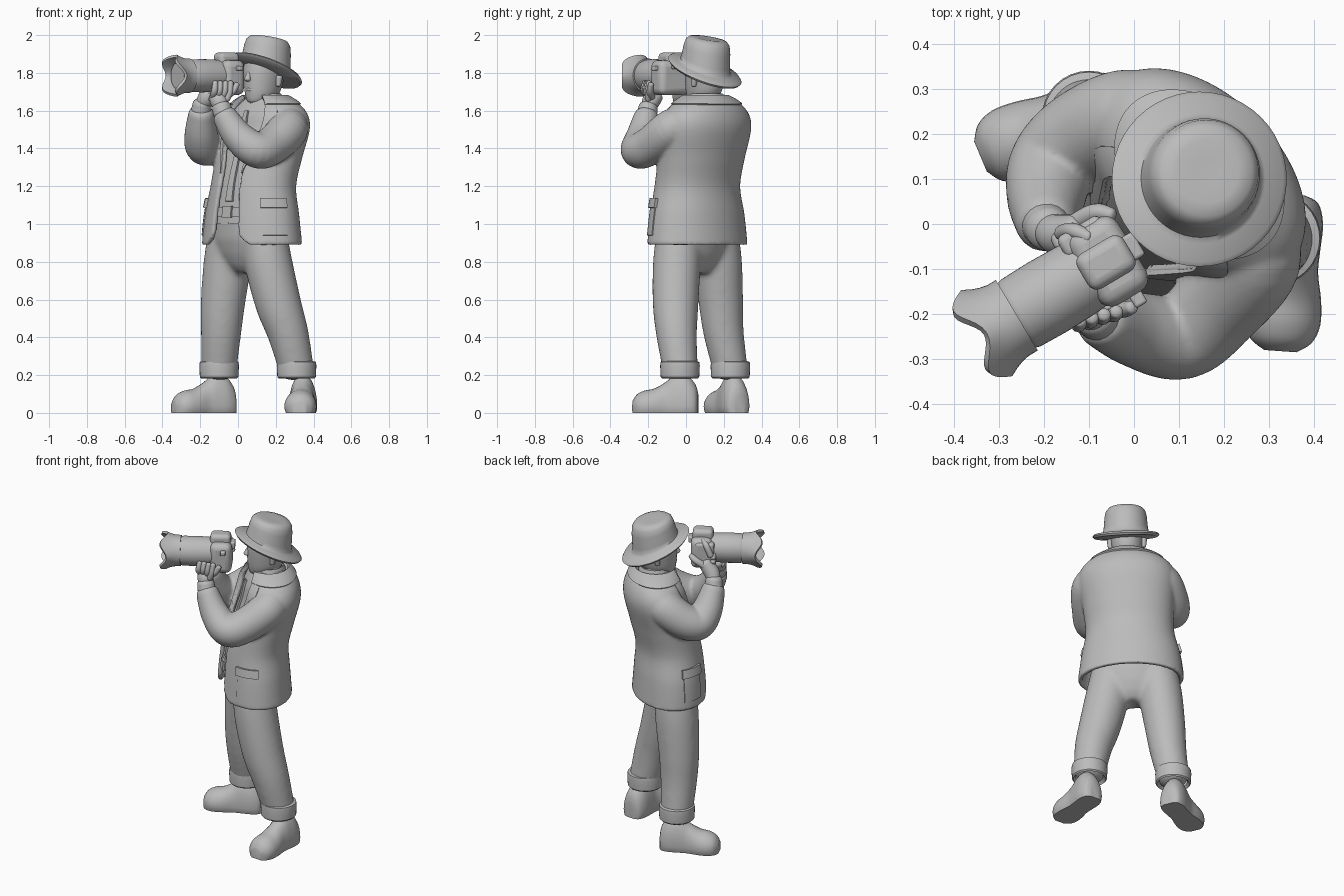
import bpy, bmesh
from math import sin, cos, pi, radians
from mathutils import Vector

cube = bpy.data.objects.get("Cube")
if cube:
    bpy.data.objects.remove(cube)

grey = bpy.data.materials.new("plain grey")
grey.use_nodes = True
grey.diffuse_color = (0.5, 0.5, 0.5, 1)
grey.node_tree.nodes["Principled BSDF"].inputs["Base Color"].default_value = grey.diffuse_color


def select(*obs):
    bpy.ops.object.select_all(action="DESELECT")
    for ob in obs:
        ob.select_set(True)
    bpy.context.view_layer.objects.active = obs[0]


def loft(name, rings, loop=True, caps=True, thick=0, angle=40):
    """Skin a list of point rings; optionally open, capped or thickened."""
    bm = bmesh.new()
    rows = [[bm.verts.new(p) for p in ring] for ring in rings]
    n = len(rows[0])
    for a, b in zip(rows, rows[1:]):
        for i in range(n if loop else n - 1):
            j = (i + 1) % n
            bm.faces.new((a[i], a[j], b[j], b[i]))
    if caps and loop:
        bm.faces.new(rows[0][::-1])
        bm.faces.new(rows[-1])
    bmesh.ops.recalc_face_normals(bm, faces=bm.faces)
    mesh = bpy.data.meshes.new(name)
    bm.to_mesh(mesh)
    bm.free()
    mesh.materials.append(grey)
    ob = bpy.data.objects.new(name, mesh)
    bpy.context.collection.objects.link(ob)
    select(ob)
    if thick:
        mod = ob.modifiers.new("thickness", "SOLIDIFY")
        mod.thickness, mod.offset = thick, 0
        bpy.ops.object.modifier_apply(modifier=mod.name)
    bpy.ops.object.shade_smooth_by_angle(angle=radians(angle))
    return ob


def fuse(parts, voxel, relax):
    """Blend overlapping parts into one soft surface, named after the first."""
    select(*parts)
    bpy.ops.object.join()
    ob = parts[0]
    mod = ob.modifiers.new("blend", "REMESH")
    mod.mode, mod.voxel_size, mod.use_smooth_shade = "VOXEL", voxel, True
    mod = ob.modifiers.new("relax", "SMOOTH")
    mod.factor, mod.iterations = 0.5, relax


def spline(keys, steps=6):
    """Catmull-Rom interpolation of equal-length tuples."""
    ks = [Vector(k) for k in keys]
    ks = [ks[0]] + ks + [ks[-1]]
    out = []
    for a, b, c, d in zip(ks, ks[1:], ks[2:], ks[3:]):
        for i in range(steps):
            t = i / steps
            out.append(b + (c - a) * t / 2 + (a - b * 2.5 + c * 2 - d / 2) * t * t
                       + (b * 1.5 - a / 2 - c * 1.5 + d / 2) * t ** 3)
    return out + [ks[-1]]


def tube(name, keys, n=20, steps=6):
    """Round-ended tapered tube through (x, y, z, radius) keys."""
    pts = spline(keys, steps)
    pos = [p.to_3d() for p in pts]
    rad = [p[3] for p in pts]
    d0, d1 = (pos[0] - pos[1]).normalized(), (pos[-1] - pos[-2]).normalized()
    dome = [(k * 0.6, (1 - k * k) ** 0.5) for k in (0.4, 0.7, 0.9, 0.99)]
    head = [(pos[0] + d0 * rad[0] * e, rad[0] * r) for e, r in dome[::-1]]
    tail = [(pos[-1] + d1 * rad[-1] * e, rad[-1] * r) for e, r in dome]
    line = head + list(zip(pos, rad)) + tail
    rings, u = [], d0.orthogonal()
    for i, (p, r) in enumerate(line):
        d = (line[min(i + 1, len(line) - 1)][0] - line[max(i - 1, 0)][0]).normalized()
        u = (u - d * u.dot(d)).normalized()
        v = d.cross(u)
        rings.append([p + (u * cos(t) + v * sin(t)) * r for t in (2 * pi * k / n for k in range(n))])
    return loft(name, rings)


def body(f, s, z):
    """Body frame: f forward, s to the figure's left."""
    return Vector((s - f, -f - s, 0)) * 0.7071 + Vector((0, 0, z))


def oval(f, s, z, a, b, off=0, t0=0, t1=2 * pi, n=48, closed=True):
    ts = [t0 + (t1 - t0) * i / (n if closed else n - 1) for i in range(n)]
    return [body(f + (b + off) * cos(t), s + (a + off) * sin(t), z) for t in ts]


# Jacket: rows are height, forward, left, half width, half depth
JACKET = spline([(0.89, -0.095, 0.01, 0.305, 0.212), (1.05, -0.095, 0.01, 0.285, 0.2),
                 (1.2, -0.1, 0.015, 0.255, 0.187), (1.35, -0.135, 0.02, 0.262, 0.185),
                 (1.5, -0.175, 0.025, 0.28, 0.18), (1.58, -0.18, 0.025, 0.262, 0.167),
                 (1.64, -0.18, 0.025, 0.19, 0.135), (1.675, -0.175, 0.028, 0.115, 0.105)], 8)


def gap(z):
    corner = max(0, 1 - (z - 0.89) / 0.07) ** 2 * 0.22
    return 0.3 + corner + 0.12 * max(0, 1.15 - z) + max(0, z - 1.3) * 0.9


def row(z):
    for p, q in zip(JACKET, JACKET[1:]):
        if p[0] <= z <= q[0]:
            return p.lerp(q, (z - p[0]) / (q[0] - p[0]))
    return JACKET[-1]


def patch(name, z0, z1, edge0, edge1, off, thick, n=14, rows=14):
    """Panel lying on the jacket surface between two angle rules."""
    rings = []
    for i in range(rows + 1):
        z = z0 + (z1 - z0) * i / rows
        r = row(z)
        rings.append(oval(r[1], r[2], z, r[3], r[4], off, edge0(z), edge1(z), n, False))
    return loft(name, rings, False, False, thick)


jacket = patch("jacket", 0.89, 1.67, gap, lambda z: 2 * pi - gap(z), -0.01, 0.026, 64, 48)
right_sleeve = tube("right_sleeve", [
    (0.06, 0.22, 1.53, 0.1), (-0.02, 0.235, 1.5, 0.108), (-0.12, 0.19, 1.43, 0.105),
    (-0.18, 0.13, 1.41, 0.098), (-0.195, 0.06, 1.48, 0.088), (-0.195, 0.0, 1.585, 0.068)], 28)
left_sleeve = tube("left_sleeve", [
    (0.24, 0.0, 1.53, 0.1), (0.265, -0.08, 1.5, 0.106), (0.185, -0.18, 1.42, 0.102),
    (0.105, -0.25, 1.39, 0.096), (0.005, -0.235, 1.46, 0.084), (-0.07, -0.21, 1.57, 0.066)], 28)
fuse([jacket, right_sleeve, left_sleeve], 0.009, 5)

patch("shirt", 1.0, 1.67, lambda z: 0, lambda z: 2 * pi, -0.028, 0.004, 48, 30)
patch("coat_collar", 1.63, 1.675, lambda z: 0.6, lambda z: 2 * pi - 0.6, 0.006, 0.02, 48, 8)
patch("tie", 1.12, 1.6, lambda z: -0.05 - 0.1 * (1.6 - z), lambda z: 0.05 + 0.1 * (1.6 - z), -0.02, 0.012)
patch("belt", 1.04, 1.09, lambda z: -0.55, lambda z: 0.55, -0.022, 0.012, 14, 2)
patch("buckle", 1.035, 1.095, lambda z: -0.12, lambda z: 0.12, -0.012, 0.014, 6, 2)
for side, sign in (("left", 1), ("right", -1)):
    patch(side + "_lapel", 1.27, 1.645, lambda z: sign * gap(z),
          lambda z: sign * (gap(z) + 0.02 + 0.9 * (z - 1.27)), 0.004, 0.012)
    patch(side + "_pocket", 0.94, 1.11, lambda z: sign * 0.84, lambda z: sign * 1.4, 0.003, 0.012)
    patch(side + "_pocket_flap", 1.085, 1.135, lambda z: sign * 0.8, lambda z: sign * 1.44, 0.01, 0.02, 14, 3)

# Trousers
hips = loft("trousers", [oval(-0.078, 0, z, a, b) for z, a, b in
                         ((0.74, 0.06, 0.06), (0.78, 0.13, 0.095), (0.84, 0.19, 0.125),
                          (0.92, 0.23, 0.15), (1.05, 0.22, 0.16))])
right_leg = tube("right_leg", [
    (-0.03, 0.15, 1.0, 0.12), (-0.055, 0.17, 0.8, 0.127), (-0.08, 0.185, 0.58, 0.118),
    (-0.09, 0.2, 0.42, 0.107), (-0.1, 0.235, 0.23, 0.093)], 28)
left_leg = tube("left_leg", [
    (0.13, -0.03, 1.0, 0.12), (0.16, -0.048, 0.8, 0.127), (0.213, -0.055, 0.58, 0.122),
    (0.265, -0.05, 0.42, 0.109), (0.31, -0.03, 0.23, 0.093)], 28)
fuse([hips, right_leg, left_leg], 0.012, 20)


# Turn-ups and shoes
def lathe(name, centre, profile, n=32, caps=False):
    return loft(name, [[Vector(centre) + Vector((r * cos(2 * pi * k / n), r * sin(2 * pi * k / n), z))
                        for k in range(n)] for r, z in profile], caps=caps)


SOLE = [(0, 0.03, 0.1), (0.015, 0.06, 0.15), (0.06, 0.074, 0.2), (0.12, 0.072, 0.205), (0.17, 0.071, 0.165),
        (0.23, 0.082, 0.13), (0.285, 0.084, 0.118), (0.325, 0.068, 0.098), (0.348, 0.036, 0.065)]
for side, cuff, heel, toe in (("right", (-0.1, 0.235), (-0.02, 0.285), (-0.34, 0.15)),
                              ("left", (0.31, -0.032), (0.35, 0.065), (0.325, -0.28))):
    lathe(side + "_turn_up", (*cuff, 0), [(0.08, 0.2), (0.094, 0.182), (0.102, 0.19), (0.105, 0.25),
                                         (0.102, 0.27), (0.085, 0.275)])
    heel, ahead = Vector((*heel, 0)), (Vector((*toe, 0)) - Vector((*heel, 0))).normalized()
    across = ahead.cross(Vector((0, 0, 1)))
    rings = []
    for d, w, h in spline(SOLE, 4):
        ring = []
        for k in range(28):
            t = 2 * pi * k / 28
            z = 0.035 + (h - 0.035) * sin(t) if sin(t) > 0 else 0.035 * (1 - min(1, -2.5 * sin(t)))
            ring.append(heel + ahead * d + across * w * cos(t) + Vector((0, 0, z)))
        rings.append(ring)
    loft(side + "_shoe", rings, angle=60)

# Shirt cuffs and hands
tube("right_cuff", [(-0.195, -0.002, 1.6, 0.054), (-0.19, -0.012, 1.635, 0.05)])
tube("left_cuff", [(-0.08, -0.205, 1.59, 0.054), (-0.088, -0.2, 1.62, 0.05)])
tube("right_palm", [(-0.19, -0.01, 1.63, 0.038), (-0.165, -0.025, 1.67, 0.046), (-0.125, -0.02, 1.72, 0.042)])
tube("left_palm", [(-0.085, -0.2, 1.61, 0.038), (-0.1, -0.185, 1.65, 0.048), (-0.11, -0.16, 1.68, 0.042)])
for i in range(4):
    k = i * 0.027
    tube("right_finger", [(-0.17, -0.03, 1.68 + k, 0.016), (-0.15, -0.055, 1.70 + k, 0.018),
                          (-0.115, -0.055, 1.71 + k, 0.016)], 10, 4)
    tube("left_finger", [(-0.14 + k, -0.16 - k / 2, 1.66, 0.017), (-0.125 + k, -0.22 + k / 4, 1.7, 0.018),
                         (-0.12 + k, -0.215 + k / 4, 1.75, 0.015)], 10, 4)
tube("right_index", [(-0.16, -0.02, 1.78, 0.018), (-0.135, -0.015, 1.835, 0.018), (-0.1, -0.03, 1.855, 0.015)], 10)
tube("right_thumb", [(-0.15, -0.01, 1.7, 0.02), (-0.09, 0.025, 1.745, 0.02), (-0.05, 0.02, 1.765, 0.016)], 12)
tube("left_thumb", [(-0.085, -0.18, 1.66, 0.022), (-0.03, -0.19, 1.7, 0.019), (-0.005, -0.185, 1.74, 0.015)], 12)

# Head
loft("head", [oval(f, 0.025, z, a, b, n=32) for z, f, a, b in spline(
    [(1.64, -0.125, 0.03, 0.04), (1.65, -0.135, 0.055, 0.07), (1.69, -0.155, 0.08, 0.1), (1.75, -0.165, 0.092, 0.115),
     (1.81, -0.17, 0.098, 0.12), (1.87, -0.175, 0.095, 0.118)], 5)], angle=60)
tube("neck", [(*body(-0.185, 0.025, 1.56).xy, 1.56, 0.078), (*body(-0.175, 0.025, 1.71).xy, 1.71, 0.075)])
lathe("shirt_collar", body(-0.178, 0.025, 0), [(0.1, 1.62), (0.096, 1.665), (0.085, 1.69), (0.076, 1.685)])
tube("nose", [(*body(-0.06, 0.025, 1.8), 0.012), (*body(-0.046, 0.025, 1.765), 0.018)], 12)
tube("mouth", [(*body(-0.068, 0.0, 1.71), 0.008), (*body(-0.058, 0.025, 1.712), 0.01),
               (*body(-0.068, 0.05, 1.71), 0.008)], 10)
for s in (-0.072, 0.122):
    tube("ear", [(*body(-0.18, s, 1.735), 0.014), (*body(-0.185, s, 1.775), 0.02)], 12)

# Hat: the brim slopes back more than the crown
HAT = [(0.09, -0.02), (0.185, -0.012), (0.194, 0.0), (0.185, 0.01), (0.145, 0.014), (0.132, 0.024), (0.128, 0.05),
       (0.123, 0.11), (0.116, 0.145), (0.1, 0.163), (0.07, 0.168), (0.03, 0.166)]
rings = []
for r, z in HAT:
    slope = 0.47 - 1.5 * max(0, z)
    rings.append([body(-0.173 - 0.15 * z + r * cos(t), 0.032 + r * sin(t), 1.815 + z + slope * r * cos(t))
                  for t in (2 * pi * k / 48 for k in range(48))])
loft("hat", rings, angle=50)

# Camera, in its own frame: u along the lens, v to the left
U, V, W = Vector((-0.86, -0.51, 0)), Vector((0.51, -0.86, 0)), Vector((0, 0, 1))
EYE = Vector((-0.045, -0.075, 1.785))


def block(name, u, v, w, size):
    bpy.ops.mesh.primitive_cube_add(size=1, location=EYE + U * u + V * v + W * w,
                                    rotation=(0, 0, U.xy.angle_signed(Vector((1, 0)))))
    ob = bpy.context.object
    ob.name, ob.scale = name, size
    bpy.ops.object.transform_apply(location=False, rotation=False, scale=True)
    ob.data.materials.append(grey)
    mod = ob.modifiers.new("rounding", "BEVEL")
    mod.width, mod.segments = min(size) * 0.28, 4
    bpy.ops.object.shade_smooth_by_angle(angle=radians(40))


block("camera_body", 0.015, 0, -0.01, (0.125, 0.19, 0.185))
block("camera_grip", 0.035, -0.075, -0.01, (0.11, 0.055, 0.15))
block("viewfinder_hump", 0.02, 0, 0.08, (0.12, 0.09, 0.085))
block("eyepiece", -0.05, 0, 0.055, (0.03, 0.06, 0.04))
block("strap_lug", 0, 0.105, 0.04, (0.03, 0.035, 0.025))


def barrel(name, profile, petals=0, **kw):
    rings = []
    for d, r in profile:
        wave = petals * max(0, d - 0.27) / 0.08
        rings.append([EYE + U * (d - wave * cos(4 * t)) + (V * cos(t) + W * sin(t)) * r
                      for t in (2 * pi * k / 48 for k in range(48))])
    loft(name, rings, **kw)


barrel("lens", [(0.03, 0.08), (0.1, 0.086), (0.17, 0.088), (0.24, 0.086), (0.255, 0.082), (0.26, 0.075),
                (0.32, 0.07)])
barrel("lens_hood", [(0.25, 0.083), (0.275, 0.083), (0.3, 0.087), (0.325, 0.094), (0.35, 0.104)],
       petals=0.019, caps=False, thick=0.016)
